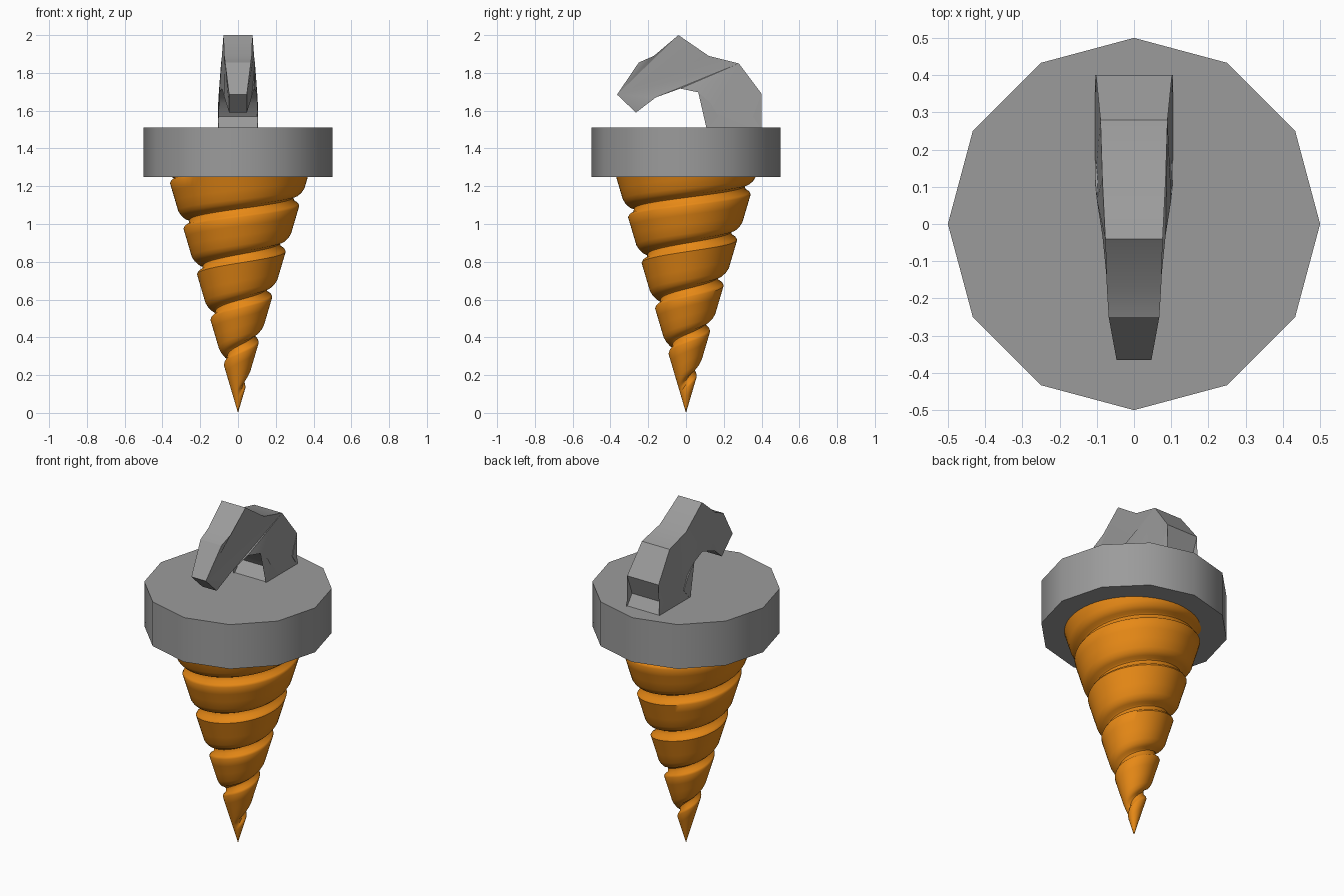
import bpy, bmesh, math

if "Cube" in bpy.data.objects:
    bpy.data.objects.remove(bpy.data.objects["Cube"])


def material(name, rgb):
    m = bpy.data.materials.new(name)
    m.diffuse_color = (*rgb, 1)
    m.use_nodes = True
    m.node_tree.nodes["Principled BSDF"].inputs["Base Color"].default_value = m.diffuse_color
    return m


GREY = material("grey metal", (0.33, 0.33, 0.33))
ORANGE = material("orange", (0.80, 0.25, 0.008))


def finish(bm, name, mat, angle):
    bmesh.ops.recalc_face_normals(bm, faces=bm.faces)
    me = bpy.data.meshes.new(name)
    bm.to_mesh(me)
    bm.free()
    me.materials.append(mat)
    ob = bpy.data.objects.new(name, me)
    bpy.context.collection.objects.link(ob)
    bpy.ops.object.select_all(action='DESELECT')
    ob.select_set(True)
    bpy.context.view_layer.objects.active = ob
    bpy.ops.object.shade_smooth_by_angle(angle=math.radians(angle))
    return ob


# Twelve-sided collar
bm = bmesh.new()
ring = [bm.verts.new((0.5 * math.cos(i * math.pi / 6), 0.5 * math.sin(i * math.pi / 6), 1.25))
        for i in range(12)]
base = bm.faces.new(ring)
ext = bmesh.ops.extrude_face_region(bm, geom=[base], use_keep_orig=True)
for v in ext["geom"]:
    if isinstance(v, bmesh.types.BMVert):
        v.co.z = 1.51
finish(bm, "collar", GREY, 35)

# Hook: outline in y, z with the half width at each point
outline = [(0.11, 1.50, 0.105), (0.17, 1.57, 0.105), (0.13, 1.64, 0.105), (0.065, 1.697, 0.10),
           (-0.03, 1.717, 0.085), (-0.16, 1.67, 0.072), (-0.265, 1.59, 0.047),
           (-0.365, 1.685, 0.047), (-0.25, 1.855, 0.068), (-0.17, 1.89, 0.073),
           (-0.04, 2.0, 0.077), (0.12, 1.89, 0.085), (0.28, 1.85, 0.09),
           (0.40, 1.69, 0.102), (0.355, 1.57, 0.105), (0.40, 1.50, 0.105)]
bm = bmesh.new()
left = [bm.verts.new((-w, y, z)) for y, z, w in outline]
right = [bm.verts.new((w, y, z)) for y, z, w in outline]
sides = [bm.faces.new(left), bm.faces.new(right[::-1])]
n = len(outline)
for i in range(n):
    j = (i + 1) % n
    bm.faces.new((left[j], left[i], right[i], right[j]))
bmesh.ops.triangulate(bm, faces=sides)
finish(bm, "hook", GREY, 30)

# Drill cone: helical grid whose rows follow the groove
SLOPE, PITCH, START, TOP, SEG = 0.296, 0.242, 0.172, 1.26, 64
groove = [(-0.045, 0), (-0.033, 0.010), (-0.02, 0.034), (0, 0.045), (0.008, 0.040),
          (0.014, 0.020), (0.03, 0.007), (0.05, 0), (0.10, 0), (0.15, 0)]


def clamp(v):
    return max(0.0, min(1.0, v))


bm = bmesh.new()
rows = []
for k in range(-2, 6):
    for d, depth in groove:
        row = []
        for s in range(SEG + 1):
            a = 2 * math.pi * s / SEG
            zg = START + PITCH * (k + s / SEG)
            fade = clamp((zg - 0.11) / 0.06) * (0.45 + 0.55 * clamp(zg / 0.7))
            z = zg + d
            r = SLOPE * z - depth * fade
            if z <= 0:
                z, r = 0, 0
            elif z >= TOP:
                z, r = TOP, SLOPE * TOP
            row.append(bm.verts.new((r * math.cos(a), r * math.sin(a), z)))
        rows.append(row)
for lo, hi in zip(rows, rows[1:]):
    for s in range(SEG):
        bm.faces.new((lo[s], lo[s + 1], hi[s + 1], hi[s]))
bmesh.ops.remove_doubles(bm, verts=bm.verts, dist=0.0004)
bmesh.ops.dissolve_degenerate(bm, edges=bm.edges, dist=0.0002)
finish(bm, "drill_cone", ORANGE, 45)
